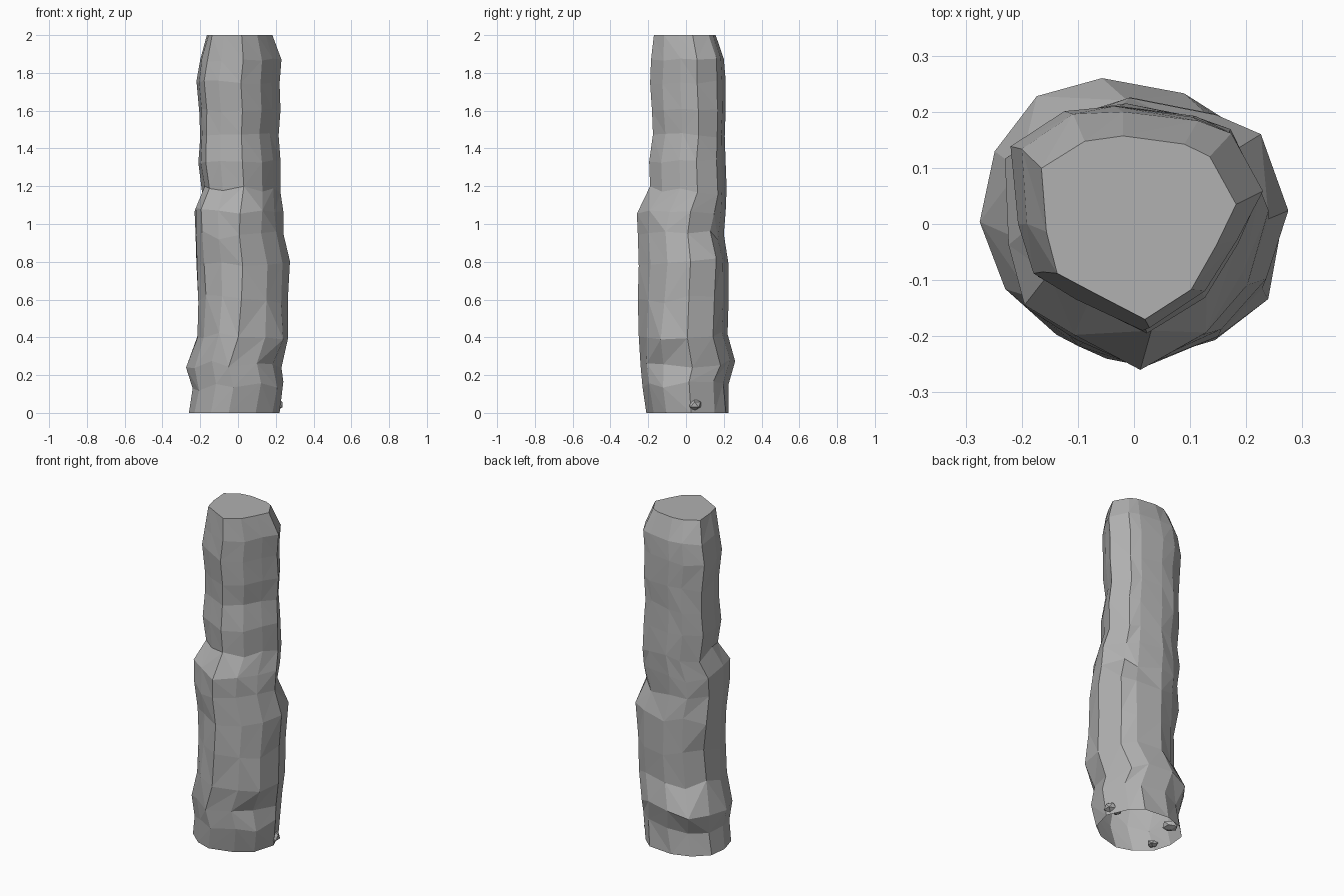
import bpy
import bmesh
import random
from mathutils import Vector

if "Cube" in bpy.data.objects:
    bpy.data.objects.remove(bpy.data.objects["Cube"], do_unlink=True)

random.seed(11)

stone = bpy.data.materials.new("stone_grey")
stone.use_nodes = True
grey = (0.44, 0.44, 0.44, 1)
stone.diffuse_color = grey
stone.node_tree.nodes["Principled BSDF"].inputs["Base Color"].default_value = grey


def add_object(name, bm):
    mesh = bpy.data.meshes.new(name)
    bm.to_mesh(mesh)
    bm.free()
    mesh.materials.append(stone)
    obj = bpy.data.objects.new(name, mesh)
    bpy.context.collection.objects.link(obj)


# Cross-sections: a rounded foot and a three-cornered shaft, corner to corner
FOOT = [(.275, .02), (.21, .17), (.13, .235), (-.04, .26), (-.165, .215), (-.255, .12),
        (-.275, -.01), (-.235, -.135), (-.135, -.225), (-.03, -.26), (.135, -.225), (.235, -.14)]
SHAFT = [(.23, .06), (.17, .165), (.11, .19), (-.03, .21), (-.12, .2), (-.22, .14),
         (-.205, 0), (-.18, -.09), (-.1, -.135), (.02, -.19), (.125, -.125), (.185, -.03)]
SIDES = len(FOOT)

# Pillar rings: height, left, right, front, back limits
RINGS = [
    (0.00, -.26, .22, -.21, .225),
    (0.14, -.24, .24, -.23, .225),
    (0.26, -.275, .23, -.24, .26),
    (0.41, -.215, .265, -.25, .22),
    (0.60, -.21, .265, -.255, .225),
    (0.80, -.22, .275, -.25, .225),
    (0.94, -.225, .24, -.255, .20),
    (1.06, -.23, .24, -.26, .21),
    (1.18, -.19, .225, -.19, .215),
    (1.33, -.21, .225, -.195, .21),
    (1.47, -.20, .215, -.175, .205),
    (1.60, -.205, .225, -.18, .21),
    (1.75, -.22, .22, -.19, .21),
    (1.87, -.20, .23, -.185, .20),
    (2.00, -.165, .182, -.17, .157),
]


def fit(values, low, high):
    a, b = min(values), max(values)
    return [low + (v - a) * (high - low) / (b - a) for v in values]


# Weathered pillar: the foot's section blends to the shaft's above the ledge
bm = bmesh.new()
loops = []
for k, (z, left, right, front, back) in enumerate(RINGS):
    ends = k in (0, len(RINGS) - 1)
    blend = min(max((z - 0.3) / 0.9, 0), 1)
    rough = 0.006 if z > 1.1 else 0.012
    lift = 0 if ends else 0.012 if z > 1.2 else 0.025
    points = [Vector(f).lerp(Vector(s), blend) * (1 + random.uniform(-rough, rough) * 3)
              for f, s in zip(FOOT, SHAFT)]
    xs = fit([p.x for p in points], left, right)
    ys = fit([p.y for p in points], front, back)
    loops.append([bm.verts.new((x, y, z + random.uniform(-lift, lift)))
                  for x, y in zip(xs, ys)])

for low, high in zip(loops, loops[1:]):
    for i in range(SIDES):
        j = (i + 1) % SIDES
        a, b, c, d = low[i], low[j], high[j], high[i]
        if random.random() < 0.5:
            bm.faces.new((a, b, c))
            bm.faces.new((a, c, d))
        else:
            bm.faces.new((a, b, d))
            bm.faces.new((b, c, d))
# Flat top; the foot is left open
bm.faces.new(loops[-1])
add_object("stone_pillar", bm)


# Small chips of stone lodged in the open foot
def add_chip(name, x, y, z, size):
    bm = bmesh.new()
    bmesh.ops.create_icosphere(bm, subdivisions=1, radius=1)
    for v in bm.verts:
        v.co *= random.uniform(0.75, 1.0)
        v.co = Vector((x, y, z)) + Vector([c * s for c, s in zip(v.co, size)])
        v.co.z = max(v.co.z, 0)
    add_object(name, bm)


add_chip("left_chip", .205, .045, .045, (.045, .045, .035))
add_chip("left_small_chip", .17, .06, .03, (.03, .035, .025))
add_chip("right_front_chip", -.2, -.08, .02, (.035, .04, .022))
add_chip("right_back_chip", -.16, .12, .03, (.05, .05, .03))
